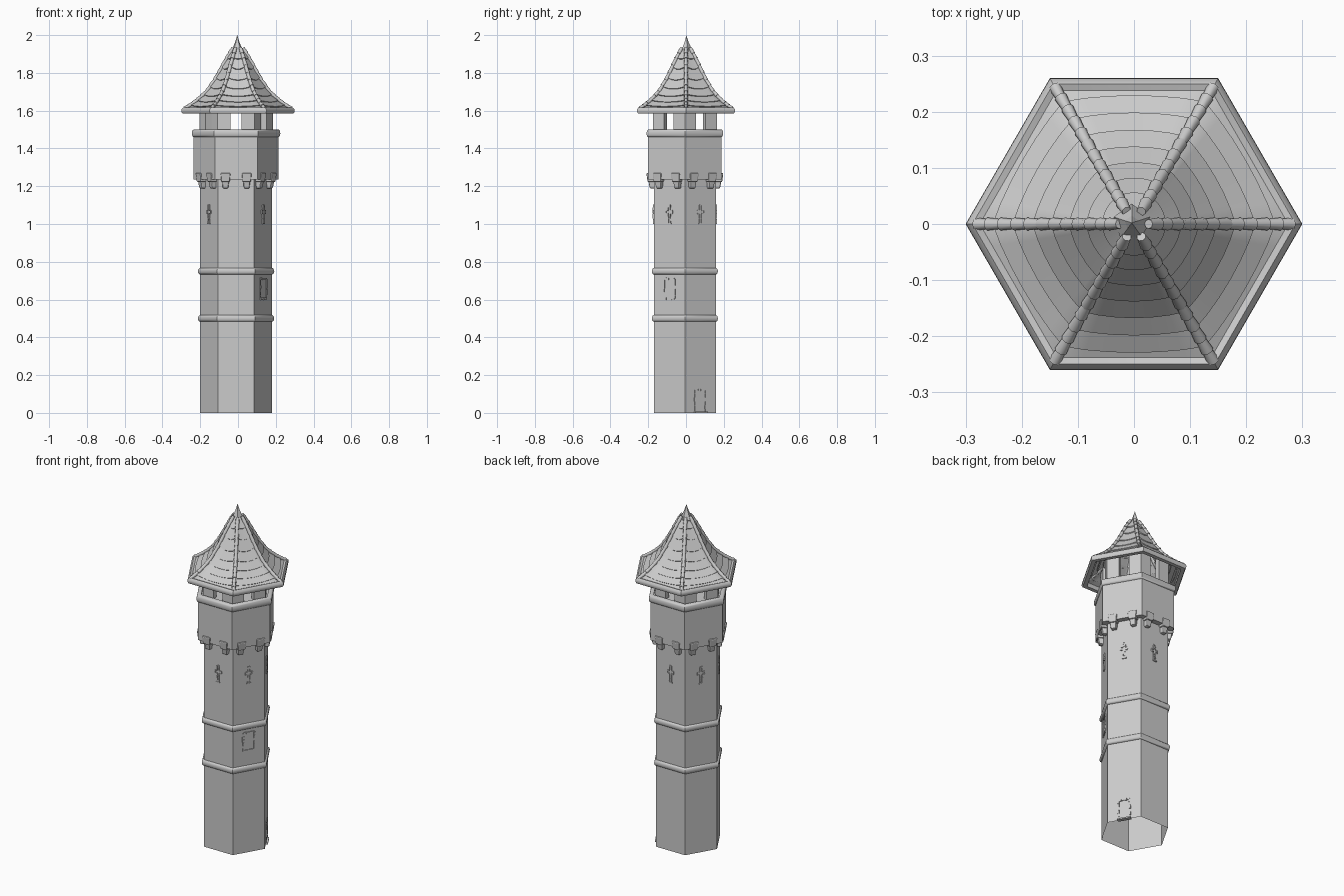
import bpy, bmesh, math, random
from mathutils import Matrix, Vector

random.seed(4)
if "Cube" in bpy.data.objects:
    bpy.data.objects.remove(bpy.data.objects["Cube"], do_unlink=True)

stone = bpy.data.materials.new("grey_stone")
stone.use_nodes = True
GREY = (0.6, 0.6, 0.6, 1)
stone.diffuse_color = GREY
stone.node_tree.nodes["Principled BSDF"].inputs["Base Color"].default_value = GREY

CENTRE = Vector((-0.01, -0.006, 0))   # axis of the masonry
AXIS = Vector((0, 0, 0))              # axis of the roof
APO = math.cos(math.pi / 6)           # hexagon apothem / radius


def finish(name, bm, smooth=None, recalc=True):
    if recalc:
        bmesh.ops.recalc_face_normals(bm, faces=bm.faces)
    mesh = bpy.data.meshes.new(name)
    bm.to_mesh(mesh)
    bm.free()
    mesh.materials.append(stone)
    obj = bpy.data.objects.new(name, mesh)
    bpy.context.collection.objects.link(obj)
    if smooth:
        bpy.ops.object.select_all(action='DESELECT')
        obj.select_set(True)
        bpy.context.view_layer.objects.active = obj
        bpy.ops.object.shade_smooth_by_angle(angle=math.radians(smooth))
    return obj


def hexagon(k, t=0.0):
    """Unit hexagon outline point, a fraction t along side k."""
    a, b = (Vector((math.cos(n * math.pi / 3), math.sin(n * math.pi / 3), 0)) for n in (k, k + 1))
    return a.lerp(b, t)


def hex_lathe(name, profile, centre, closed=False, cap_top=False, smooth=None):
    """Sweep a (radius, z) profile round a hexagon."""
    bm = bmesh.new()
    rings = [[bm.verts.new(centre + hexagon(k) * r + Vector((0, 0, z))) for k in range(6)]
             for r, z in profile]
    pairs = list(zip(rings, rings[1:]))
    if closed:
        pairs.append((rings[-1], rings[0]))
    for low, high in pairs:
        for k in range(6):
            n = (k + 1) % 6
            bm.faces.new((low[k], low[n], high[n], high[k]))
    if cap_top:
        bm.faces.new(rings[-1])
    return finish(name, bm, smooth)


def wall_frame(side, radius):
    """Matrix on the middle of a wall: x along it, y up, z outward."""
    a = math.radians(30 + 60 * side)
    out = Vector((math.cos(a), math.sin(a), 0))
    along = Vector((-math.sin(a), math.cos(a), 0))
    m = Matrix((along, Vector((0, 0, 1)), out)).transposed().to_4x4()
    return Matrix.Translation(CENTRE + out * radius * APO) @ m


def box(bm, m, pos, size, taper=1.0):
    made = bmesh.ops.create_cube(bm, size=1)["verts"]
    for v in made:
        if v.co.y < 0:
            v.co.x *= taper
            v.co.z = (v.co.z + 0.5) * taper - 0.5
        v.co = m @ (Vector(pos) + Vector(c * s for c, s in zip(v.co, size)))


def moulding(name, radius, z, height, depth):
    """Rounded band wrapped round the walls."""
    prof = [(radius - 0.02, z - height / 2)]
    for i in range(7):
        a = -math.pi / 2 + math.pi * i / 6
        prof.append((radius + depth * math.cos(a), z + height / 2 * math.sin(a)))
    prof.append((radius - 0.02, z + height / 2))
    return hex_lathe(name, prof, CENTRE, closed=True, smooth=40)


# Shaft, open underneath, with its bands
SHAFT = 0.19
hex_lathe("tower_shaft", [(SHAFT, 0), (SHAFT, 1.24)], CENTRE)
moulding("lower_band", SHAFT, 0.5, 0.035, 0.012)
moulding("upper_band", SHAFT, 0.75, 0.035, 0.012)

# Overhanging parapet and its floor
PARAPET = 0.225
hex_lathe("parapet", [(SHAFT - 0.01, 1.235), (PARAPET, 1.235), (PARAPET, 1.49)],
          CENTRE, cap_top=True)
moulding("parapet_rail", PARAPET, 1.48, 0.04, 0.009)

# Stepped corbels, two on each wall
bm = bmesh.new()
for side in range(6):
    m = wall_frame(side, PARAPET)
    for x in (-0.056, 0.056):
        box(bm, m, (x, 1.246, -0.013), (0.052, 0.048, 0.044), 0.85)
        box(bm, m, (x, 1.206, -0.02), (0.036, 0.036, 0.036), 0.8)
corbels = finish("corbels", bm)
bev = corbels.modifiers.new("Bevel", 'BEVEL')
bev.width, bev.segments = 0.006, 2

# Corner piers of the open lantern: an arm on each end of every wall
bm = bmesh.new()
PIER, ARM = 0.195, 0.068
for side in range(6):
    m = wall_frame(side, PIER)
    for s in (-1, 1):
        box(bm, m, (s * (PIER - ARM) / 2, 1.57, -0.015), (ARM, 0.17, 0.03))
finish("lantern_piers", bm)


def brick_strip(bm, m, start, end, width, count):
    """Row of uneven thin bricks from start to end."""
    a, b = Vector(start), Vector(end)
    step = (b - a) / count
    upright = abs(step.y) > abs(step.x)
    for i in range(count):
        mid = a + step * (i + 0.5)
        w = width * random.uniform(0.8, 1.25)
        size = (w, step.length * 0.94) if upright else (step.length * 0.94, w)
        box(bm, m, (mid.x, mid.y, 0), (*size, random.uniform(0.008, 0.012)))


def opening(name, side, z0, z1, width, sill):
    bm = bmesh.new()
    m = wall_frame(side, SHAFT)
    h = width / 2
    for x in (-h, h):
        brick_strip(bm, m, (x, z0, 0), (x, z1, 0), 0.01, 6)
    brick_strip(bm, m, (-h, z1, 0), (h, z1, 0), 0.01, 4)
    if sill:
        brick_strip(bm, m, (-h, z0, 0), (h, z0, 0), 0.01, 4)
    else:
        box(bm, m, (0, 0.004, 0), (width + 0.012, 0.008, 0.024))
    finish(name, bm)


opening("window_surround", 5, 0.605, 0.71, 0.066, True)
opening("door_surround", 0, 0.0, 0.122, 0.064, False)

# Cross-shaped arrow slits edged with small bricks, one on each wall
bm = bmesh.new()
for side in range(6):
    m = wall_frame(side, SHAFT)
    for s in (-1, 1):
        x, tip = s * 0.006, s * 0.02
        brick_strip(bm, m, (x, 1.003, 0), (x, 1.052, 0), 0.005, 4)
        brick_strip(bm, m, (x, 1.074, 0), (x, 1.1, 0), 0.005, 2)
        brick_strip(bm, m, (x, 1.055, 0), (tip, 1.055, 0), 0.005, 1)
        brick_strip(bm, m, (x, 1.071, 0), (tip, 1.071, 0), 0.005, 1)
        brick_strip(bm, m, (tip, 1.055, 0), (tip, 1.071, 0), 0.005, 1)
    for z, w in ((1.003, 0.026), (1.1, 0.014)):
        brick_strip(bm, m, (-w / 2, z, 0), (w / 2, z, 0), 0.006, 1)
finish("arrow_slits", bm)

# Roof slope: corner radius and height from eave to tip
SLOPE = [(0.282, 1.603), (0.225, 1.64), (0.168, 1.69), (0.116, 1.765), (0.065, 1.86), (0.026, 1.925)]
SPAN = len(SLOPE) - 1


def slope(u):
    u = min(max(u, 0), SPAN)
    i = min(int(u), SPAN - 1)
    return Vector(SLOPE[i]).lerp(Vector(SLOPE[i + 1]), u - i)


# Overlapping shingle courses, each sagging in the middle of its side
bm = bmesh.new()
ROWS, CUTS = 8, 6
for row in range(ROWS):
    u0, u1 = row * SPAN / ROWS, (row + 1) * SPAN / ROWS
    columns = []
    for k in range(6):
        for c in range(CUTS):
            t = c / CUTS
            low = slope(u0 - 0.22 * 4 * t * (1 - t))
            points = (low, low + Vector((0.006, 0.005)), slope(u1))
            columns.append([bm.verts.new(hexagon(k, t) * p.x + Vector((0, 0, p.y))) for p in points])
    for a, b in zip(columns, columns[1:] + columns[:1]):
        for j in range(2):
            bm.faces.new((a[j], b[j], b[j + 1], a[j + 1]))
finish("roof_shingles", bm, smooth=55, recalc=False)

# Eave board round the foot of the roof
hex_lathe("eave_board", [(0.268, 1.585), (0.294, 1.585), (0.3, 1.595), (0.299, 1.608),
                         (0.288, 1.618), (0.27, 1.612)], AXIS, closed=True, smooth=40)

# Ridge tiles down the six hips
bm = bmesh.new()
TILES = 12
for k in range(6):
    for i in range(TILES):
        ends = [slope(SPAN * (i + d) / TILES) for d in (-0.12, 1)]
        a, b = (hexagon(k) * p.x + Vector((0, 0, p.y + 0.008)) for p in ends)
        turn = (b - a).to_track_quat('Z', 'Y').to_matrix().to_4x4()
        bmesh.ops.create_cone(bm, cap_ends=True, segments=8, radius1=0.0115, radius2=0.0085,
                              depth=(b - a).length,
                              matrix=Matrix.Translation((a + b) / 2) @ turn)
finish("ridge_tiles", bm, smooth=50)

# Pointed finial
bm = bmesh.new()
for r1, r2, z0, z1 in ((0.022, 0.034, 1.9, 1.915), (0.034, 0.013, 1.915, 1.96), (0.013, 0, 1.96, 2.0)):
    bmesh.ops.create_cone(bm, cap_ends=True, segments=5, radius1=r1, radius2=r2, depth=z1 - z0,
                          matrix=Matrix.Translation((-0.004, 0.002, (z0 + z1) / 2)))
finish("finial", bm)
